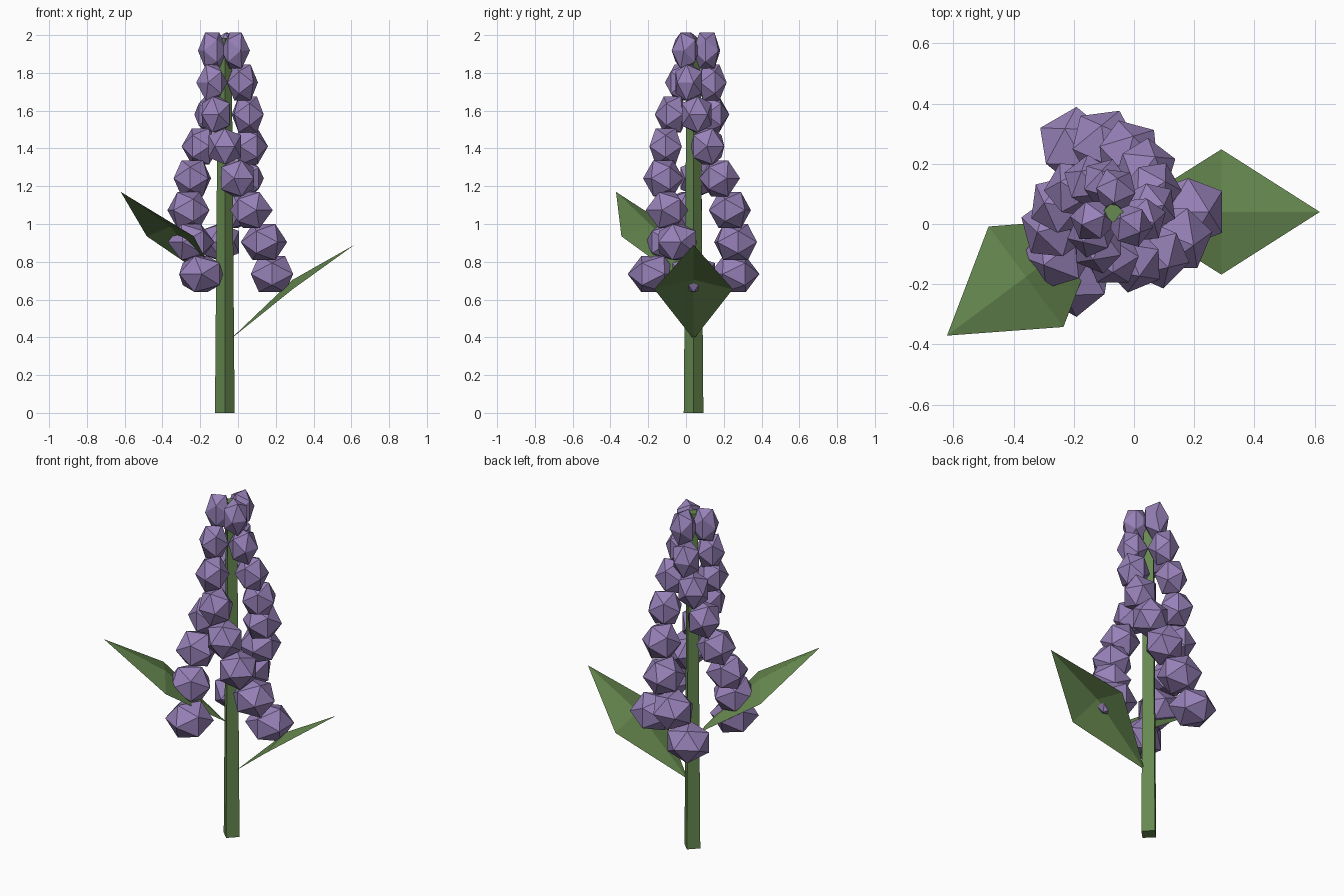
import bpy
import bmesh
from math import radians, pi
from mathutils import Matrix, Vector

cube = bpy.data.objects.get("Cube")
if cube:
    bpy.data.objects.remove(cube, do_unlink=True)

AXIS = Vector((-0.07, 0.04, 0))  # stem position


def material(name, color):
    m = bpy.data.materials.new(name)
    m.use_nodes = True
    m.diffuse_color = color
    m.node_tree.nodes["Principled BSDF"].inputs["Base Color"].default_value = color
    return m


green = material("leaf green", (0.135, 0.25, 0.08, 1))
purple = material("blossom purple", (0.31, 0.22, 0.48, 1))


def finish(name, bm, mat):
    mesh = bpy.data.meshes.new(name)
    bm.to_mesh(mesh)
    bm.free()
    mesh.materials.append(mat)
    obj = bpy.data.objects.new(name, mesh)
    bpy.context.scene.collection.objects.link(obj)
    return obj


# Square tapered stem, corner facing front
height = 1.985
bm = bmesh.new()
bmesh.ops.create_cone(bm, cap_ends=True, segments=4, radius1=0.052, radius2=0.036,
                      depth=height,
                      matrix=Matrix.Translation(AXIS + Vector((0, 0, height / 2))))
finish("stem", bm, green)


# Kite leaf with a raised central fold
def leaf(name, angle, z):
    bm = bmesh.new()
    base, left, ridge, right, tip = [bm.verts.new(p) for p in (
        (0.03, 0, 0), (0.36, 0.208, 0.265), (0.36, 0, 0.315),
        (0.36, -0.208, 0.265), (0.687, 0, 0.5))]
    for face in ((base, ridge, left), (base, right, ridge),
                 (ridge, tip, left), (right, tip, ridge)):
        bm.faces.new(face)
    bm.transform(Matrix.Translation(AXIS + Vector((0, 0, z)))
                 @ Matrix.Rotation(angle, 4, "Z"))
    finish(name, bm, green)


leaf("lower_leaf", 0, 0.39)
leaf("upper_leaf", radians(216.7), 0.67)

# Rings of three faceted blossoms, twisting and narrowing upward
for row in range(8):
    bm = bmesh.new()
    width = 0.112 * (1.18 - 0.07 * row)
    center = Matrix.Translation(AXIS + Vector((0, 0, 0.735 + 0.169 * row)))
    for i in range(3):
        turn = Matrix.Rotation(i * 2 * pi / 3 - row * pi / 8, 4, "Z")
        outward = Matrix.Translation((0.25 - 0.0255 * row, 0, 0))
        size = Matrix.Diagonal((width, width, 0.112, 1))
        tilt = Matrix.Rotation(radians(-31.7), 4, "Y")
        bmesh.ops.create_icosphere(bm, subdivisions=1, radius=1,
                                   matrix=center @ turn @ outward @ size @ tilt)
    finish(f"blossom_ring_{row + 1}", bm, purple)
